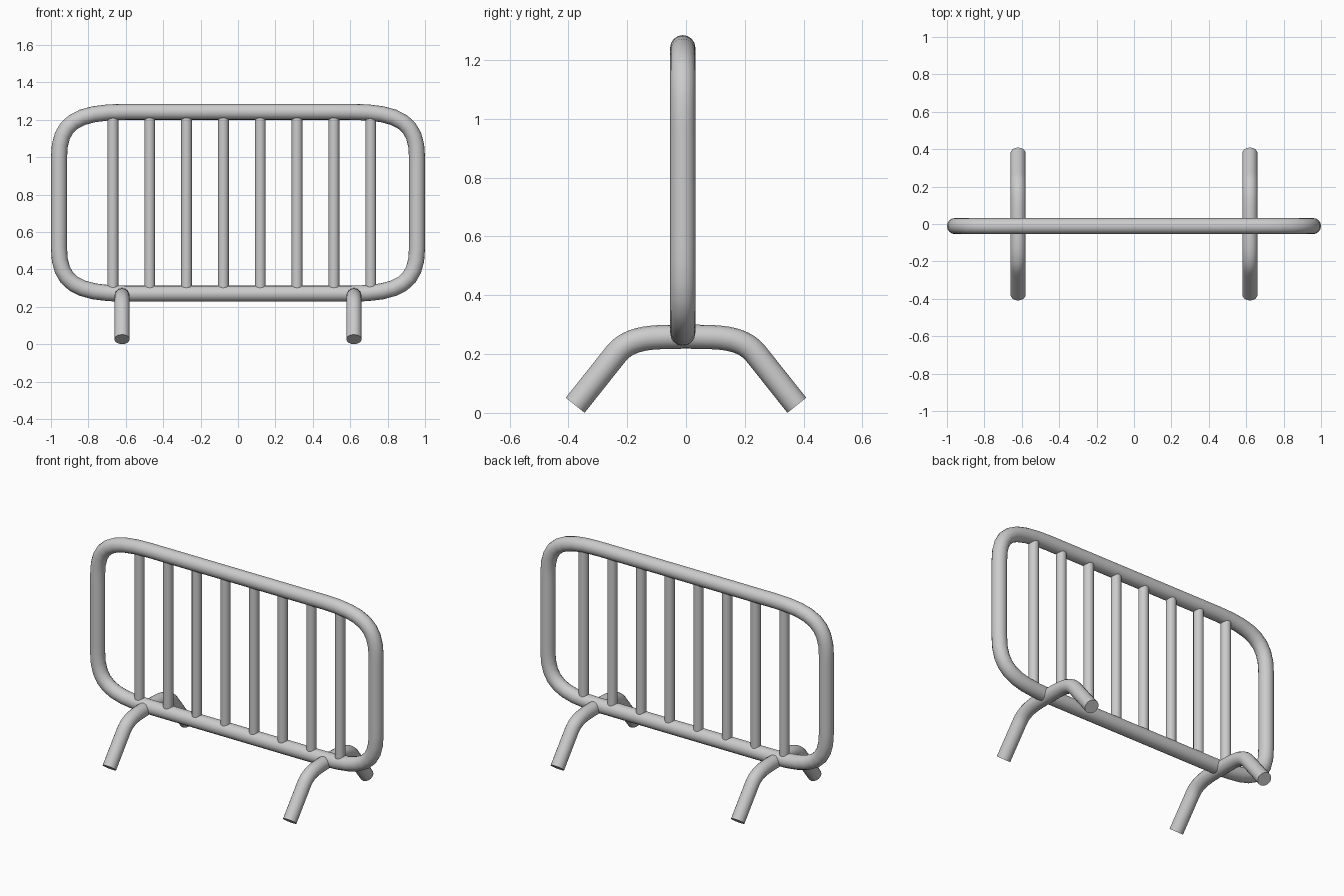
import bpy

if "Cube" in bpy.data.objects:
    bpy.data.objects.remove(bpy.data.objects["Cube"])

FRAME_Y = -0.011


def tube(name, points, radius, cyclic=False, sides_res=6):
    """points: list of (position, left handle, right handle)."""
    cu = bpy.data.curves.new(name + "_path", 'CURVE')
    cu.dimensions = '3D'
    cu.resolution_u = 8
    cu.bevel_depth = radius
    cu.bevel_resolution = sides_res
    cu.use_fill_caps = not cyclic
    sp = cu.splines.new('BEZIER')
    sp.bezier_points.add(len(points) - 1)
    sp.use_cyclic_u = cyclic
    for bp, (co, left, right) in zip(sp.bezier_points, points):
        bp.handle_left_type = bp.handle_right_type = 'FREE'
        bp.co, bp.handle_left, bp.handle_right = co, left, right
    tmp = bpy.data.objects.new(name + "_path", cu)
    bpy.context.collection.objects.link(tmp)
    deps = bpy.context.evaluated_depsgraph_get()
    mesh = bpy.data.meshes.new_from_object(tmp.evaluated_get(deps))
    bpy.data.objects.remove(tmp)
    ob = bpy.data.objects.new(name, mesh)
    bpy.context.collection.objects.link(ob)
    smooth(ob)
    return ob


def smooth(ob):
    bpy.ops.object.select_all(action='DESELECT')
    ob.select_set(True)
    bpy.context.view_layer.objects.active = ob
    bpy.ops.object.shade_smooth_by_angle(angle=0.7)


# Rounded rectangular frame
HX, HZ, CZ = 0.957, 0.486, 0.756    # centreline half sizes, centre height
CX, CORNER_Z, K = 0.357, 0.242, 0.75  # corner extents and handle strength
pts = []
for sx, sz in ((1, 1), (1, -1), (-1, -1), (-1, 1)):
    def p(x, z):
        return (sx * x, FRAME_Y, CZ + sz * z)
    flat = (p(HX - CX, HZ), p(HX - CX * 1.5, HZ), p(HX - CX * (1 - K), HZ))
    side = (p(HX, HZ - CORNER_Z), p(HX, HZ - CORNER_Z * (1 - K)),
            p(HX, HZ - CORNER_Z * 1.4))
    if sx * sz > 0:
        pts += [flat, side]
    else:
        pts += [(side[0], side[2], side[1]), (flat[0], flat[2], flat[1])]
tube("frame", pts, 0.043, cyclic=True)

# Upright bars
for i in range(8):
    bpy.ops.mesh.primitive_cylinder_add(
        vertices=24, radius=0.029, depth=2 * HZ,
        location=(-0.669 + 0.197 * i, FRAME_Y, CZ))
    bar = bpy.context.object
    bar.name = f"upright_bar_{i + 1}"
    smooth(bar)

# Bent feet
half = [((-0.377, 0.026), (-0.40, 0.0), (-0.33, 0.085)),
        ((-0.237, 0.202), (-0.284, 0.143), (-0.206, 0.241)),
        ((-0.10, 0.257), (-0.155, 0.254), (-0.05, 0.260))]
other = [((-c[0], c[1]), (-r[0], r[1]), (-l[0], l[1])) for c, l, r in reversed(half)]
for side, x in (("left", -0.62), ("right", 0.62)):
    tube(f"{side}_foot", [tuple((x, y, z) for y, z in t) for t in half + other], 0.041)
